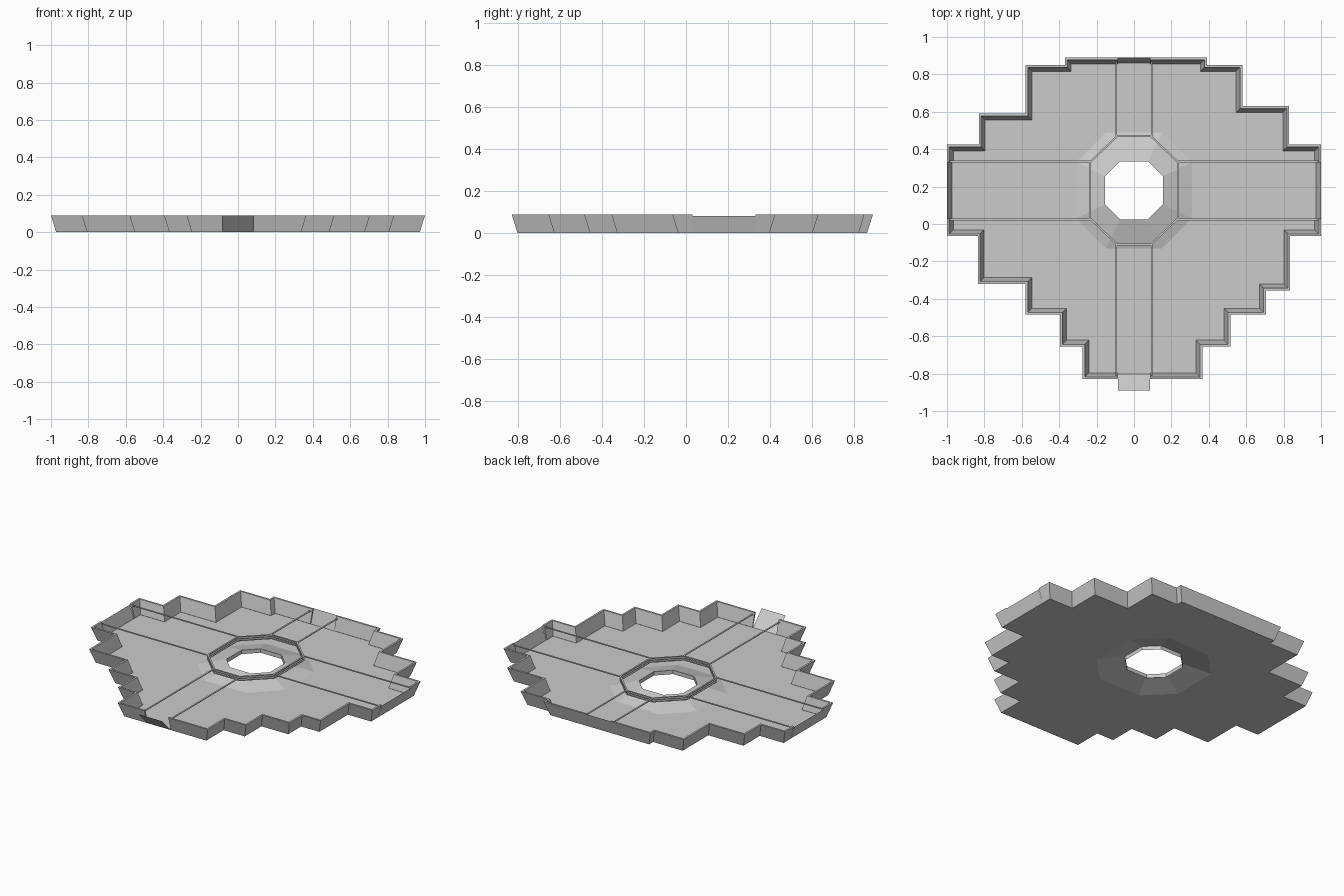
import bpy
import bmesh
from mathutils import Vector

cube = bpy.data.objects.get("Cube")
if cube:
    bpy.data.objects.remove(cube, do_unlink=True)

# Single stone colour
stone = bpy.data.materials.new("stone_grey")
stone.use_nodes = True
stone.diffuse_color = (0.6, 0.6, 0.6, 1)
stone.node_tree.nodes["Principled BSDF"].inputs["Base Color"].default_value = stone.diffuse_color

HEIGHT = 0.09
HUB_Y = 0.18
LINE_Z = 0.082

# Stepped outline of the rim, clockwise from the back right
OUTLINE = [Vector(p) for p in (
    (.39, .89), (.39, .85), (.58, .85), (.58, .63), (.83, .63), (.83, .425),
    (1, .425), (1, .33), (1, .03), (1, -.065), (.835, -.065), (.835, -.355),
    (.705, -.355), (.705, -.485), (.515, -.485), (.515, -.655), (.365, -.655),
    (.365, -.83), (.085, -.83), (-.085, -.83), (-.275, -.83), (-.275, -.655),
    (-.395, -.655), (-.395, -.485), (-.58, -.485), (-.58, -.32), (-.835, -.32),
    (-.835, -.065), (-1, -.065), (-1, .03), (-1, .33), (-1, .425), (-.83, .425),
    (-.83, .59), (-.58, .59), (-.58, .85), (-.37, .85), (-.37, .89),
    (-.085, .89), (.085, .89))]
COUNT = len(OUTLINE)


def inward(a, b):
    d = (b - a).normalized()
    return Vector((d.y, -d.x))


def inset(amount):
    """Mitred inset of the outline."""
    result = []
    for i, p in enumerate(OUTLINE):
        n = inward(OUTLINE[i - 1], p)
        m = inward(p, OUTLINE[(i + 1) % COUNT])
        result.append(p + amount * (n if n.dot(m) > 0.9 else n + m))
    return result


def is_path_end(i):
    a, b = OUTLINE[i], OUTLINE[(i + 1) % COUNT]
    across = abs(a.x) < 0.1 and abs(b.x) < 0.1
    along = abs(a.x) == 1 and abs(b.x) == 1 and abs(a.y - b.y) == abs(OUTLINE[7].y - OUTLINE[8].y)
    return across or along


def finish(name, bm):
    mesh = bpy.data.meshes.new(name)
    bm.to_mesh(mesh)
    bm.free()
    mesh.materials.append(stone)
    obj = bpy.data.objects.new(name, mesh)
    bpy.context.collection.objects.link(obj)
    return obj


def add_loop(bm, points, z):
    return [bm.verts.new((p.x, p.y, z)) for p in points]


def octagon(long_x, short_x, short_y, long_y):
    quarter = [(short_x, long_y), (long_x, short_y)]
    right = quarter + [(x, -y) for x, y in reversed(quarter)]
    ring = right + [(-x, y) for x, y in reversed(right)]
    return [Vector((x, y + HUB_Y)) for x, y in ring]


# Flaring perimeter wall with a narrow flat rim, open where paths leave
bm = bmesh.new()
section = [add_loop(bm, inset(t), z) for t, z in
           ((0.028, 0), (0, HEIGHT), (0.012, HEIGHT), (0.034, 0.004))]
for i in range(COUNT):
    if is_path_end(i):
        continue
    j = (i + 1) % COUNT
    for k in range(4):
        a, b = section[k], section[(k + 1) % 4]
        bm.faces.new((a[i], a[j], b[j], b[i]))
    if is_path_end(i - 1):
        bm.faces.new([loop[i] for loop in section])
    if is_path_end(j):
        bm.faces.new([loop[j] for loop in section])
bmesh.ops.recalc_face_normals(bm, faces=bm.faces)
finish("perimeter_wall", bm)

# Sloping panels closing the four path ends
base = inset(0.028)
for i in filter(is_path_end, range(COUNT)):
    bm = bmesh.new()
    j = (i + 1) % COUNT
    low, high = [base[i], base[j]], [OUTLINE[i].copy(), OUTLINE[j].copy()]
    side = abs(high[0].x) == 1
    front = not side and high[0].y < 0
    if front:
        for p in high:
            p.y = -0.89
    a = add_loop(bm, low, 0)
    b = add_loop(bm, high, 0.083 if side else HEIGHT)
    bm.faces.new((a[0], a[1], b[1], b[0]))
    name = "side" if side else "front" if front else "back"
    finish(name + "_path_end", bm)

# Floor rising in a shallow cone to the octagonal opening
bm = bmesh.new()
edge = add_loop(bm, base, 0)
foot = add_loop(bm, octagon(0.31, 0.15, 0.15, 0.31), 0)
edges = [bm.edges.new((loop[i - 1], loop[i])) for loop in (edge, foot) for i in range(len(loop))]
bmesh.ops.triangle_fill(bm, use_beauty=True, use_dissolve=False, edges=edges)
hole = octagon(0.155, 0.075, 0.075, 0.155)
lip = add_loop(bm, hole, 0.045)
for i in range(8):
    bm.faces.new((foot[i - 1], foot[i], lip[i], lip[i - 1]))
bm.normal_update()
for face in bm.faces:
    if face.normal.z < 0:
        face.normal_flip()
finish("floor", bm)

# Short collar inside the opening
bm = bmesh.new()
upper, lower = add_loop(bm, hole, 0.045), add_loop(bm, hole, 0.02)
for i in range(8):
    bm.faces.new((upper[i - 1], upper[i], lower[i], lower[i - 1]))
finish("opening_collar", bm)


def add_strip(bm, a, b, z, width=0.01, thick=0.004):
    """Thin bar from a to b."""
    d = (b - a).normalized()
    side = Vector((-d.y, d.x)) * width / 2
    corners = [a + side, b + side, b - side, a - side]
    top, bottom = add_loop(bm, corners, z), add_loop(bm, corners, z - thick)
    bm.faces.new(top)
    bm.faces.new(bottom[::-1])
    for i in range(4):
        bm.faces.new((top[i - 1], top[i], bottom[i], bottom[i - 1]))


# Narrow border bars beside the four paths
bm = bmesh.new()
for s in (-1, 1):
    x = 0.095 * s
    add_strip(bm, Vector((x, -0.81)), Vector((x, -0.11)), LINE_Z)
    add_strip(bm, Vector((x, 0.47)), Vector((x, 0.87)), LINE_Z)
    for y in (HUB_Y - 0.155, HUB_Y + 0.155):
        add_strip(bm, Vector((0.235 * s, y)), Vector((0.985 * s, y)), LINE_Z)
bmesh.ops.recalc_face_normals(bm, faces=bm.faces)
finish("path_borders", bm)

# Stacked octagonal bars around the hub
bm = bmesh.new()
ring = octagon(0.235, 0.09, 0.15, 0.29)
for level in range(3):
    for i in range(8):
        add_strip(bm, ring[i - 1], ring[i], LINE_Z - 0.012 * level)
bmesh.ops.recalc_face_normals(bm, faces=bm.faces)
finish("hub_rings", bm)
